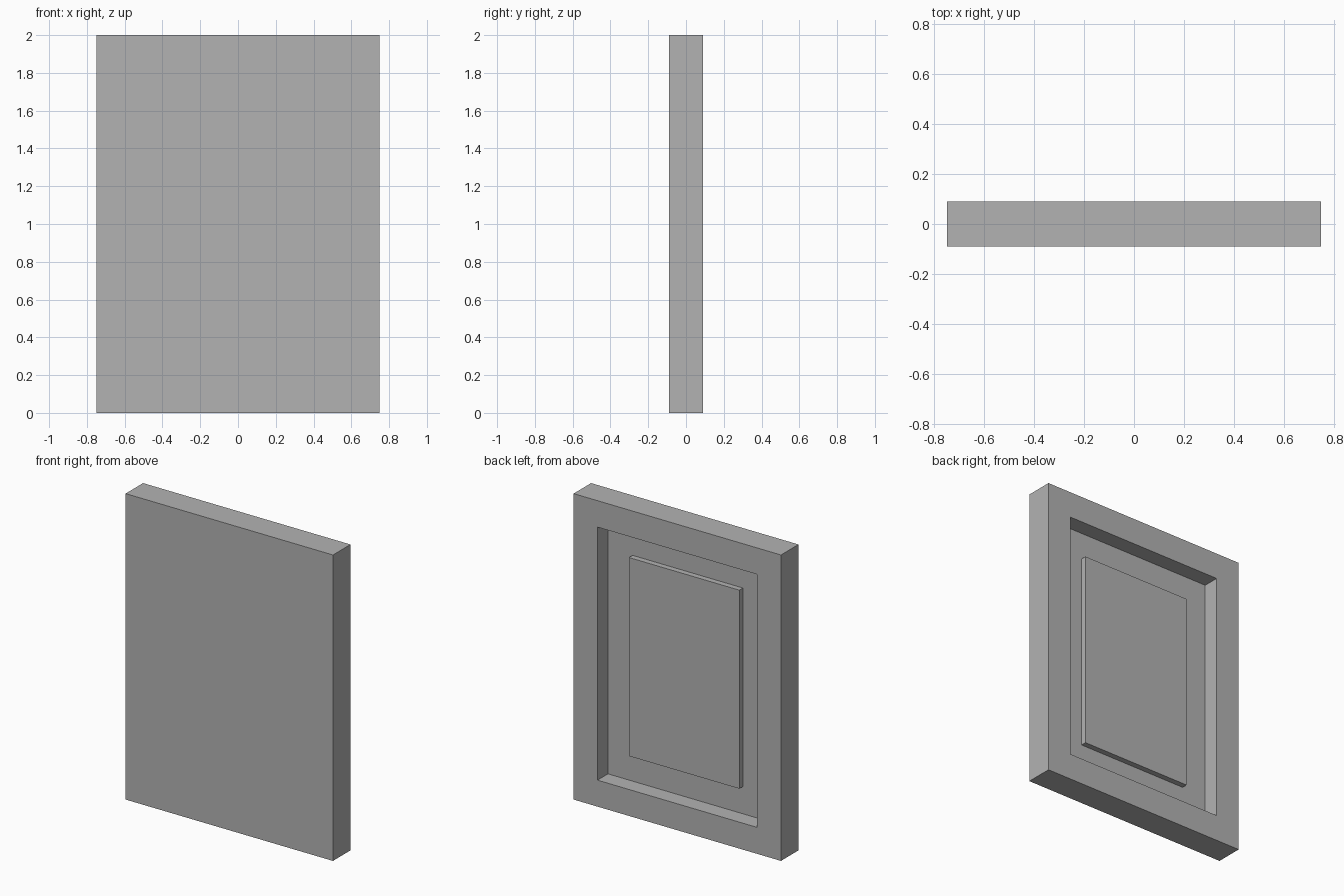
import bpy
import bmesh
from mathutils import Vector

default = bpy.data.objects.get("Cube")
if default:
    bpy.data.objects.remove(default, do_unlink=True)

WIDTH, DEPTH, HEIGHT = 1.5, 0.18, 2.0
BORDER = 0.173          # frame width around the recess
RECESS = 0.108          # recess depth
GAP = 0.178             # recess floor between frame and raised panel
RAISE = 0.037           # panel height above the recess floor

grey = bpy.data.materials.new("plain_grey")
grey.use_nodes = True
grey.diffuse_color = (0.45, 0.45, 0.45, 1)
grey.node_tree.nodes["Principled BSDF"].inputs["Base Color"].default_value = grey.diffuse_color


def inset_and_move(bm, face, margin, offset):
    """Inset a back face, then extrude its middle along y with straight walls."""
    bmesh.ops.inset_region(bm, faces=[face], thickness=margin, use_even_offset=True)
    middle = bmesh.ops.extrude_discrete_faces(bm, faces=[face])["faces"][0]
    bmesh.ops.translate(bm, verts=middle.verts, vec=Vector((0, offset, 0)))
    return middle


# Solid slab
bm = bmesh.new()
bmesh.ops.create_cube(bm, size=1)
bmesh.ops.scale(bm, verts=bm.verts, vec=(WIDTH, DEPTH, HEIGHT))
bmesh.ops.translate(bm, verts=bm.verts, vec=(0, 0, HEIGHT / 2))

# Recess in the back, with a raised panel in its middle
back = max(bm.faces, key=lambda f: f.calc_center_median().y)
floor = inset_and_move(bm, back, BORDER, -RECESS)
inset_and_move(bm, floor, GAP, RAISE)
bmesh.ops.recalc_face_normals(bm, faces=bm.faces)

mesh = bpy.data.meshes.new("door_panel")
bm.to_mesh(mesh)
bm.free()
mesh.materials.append(grey)
door = bpy.data.objects.new("door_panel", mesh)
bpy.context.collection.objects.link(door)
